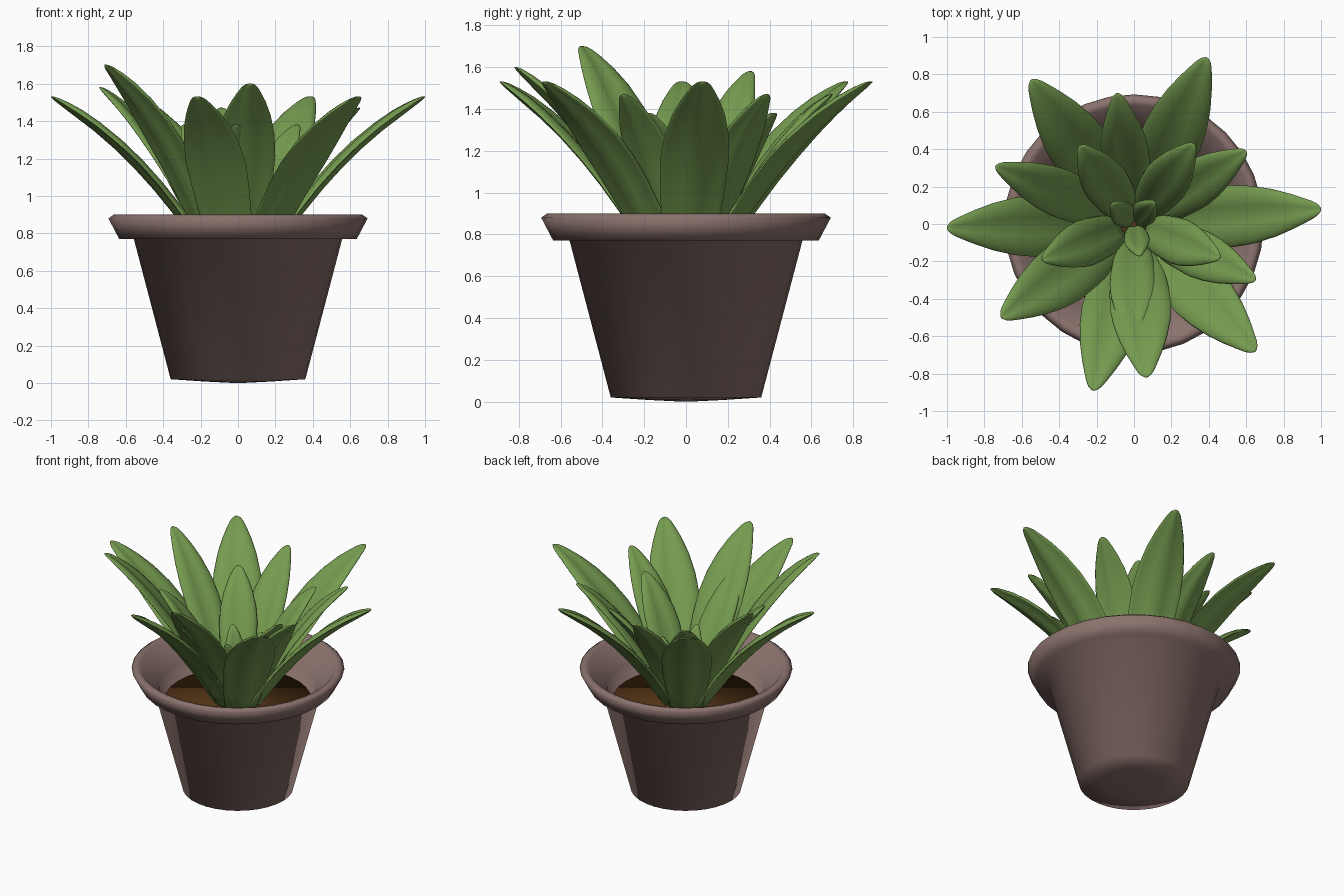
import bpy, bmesh, math
from mathutils import Vector

if "Cube" in bpy.data.objects:
    bpy.data.objects.remove(bpy.data.objects["Cube"])


def material(name, rgb):
    m = bpy.data.materials.new(name)
    m.diffuse_color = (*rgb, 1)
    m.use_nodes = True
    m.node_tree.nodes["Principled BSDF"].inputs["Base Color"].default_value = m.diffuse_color
    return m


def finish(bm, name, mat, angle):
    bmesh.ops.recalc_face_normals(bm, faces=bm.faces)
    me = bpy.data.meshes.new(name)
    bm.to_mesh(me)
    bm.free()
    ob = bpy.data.objects.new(name, me)
    bpy.context.collection.objects.link(ob)
    me.materials.append(mat)
    bpy.ops.object.select_all(action='DESELECT')
    ob.select_set(True)
    bpy.context.view_layer.objects.active = ob
    bpy.ops.object.shade_smooth_by_angle(angle=math.radians(angle))
    return ob


def skin(bm, rings):
    # Bridge successive closed rings and cap both ends
    loops = [[bm.verts.new(p) for p in ring] for ring in rings]
    n = len(loops[0])
    for a, b in zip(loops, loops[1:]):
        for i in range(n):
            j = (i + 1) % n
            bm.faces.new((a[i], a[j], b[j], b[i]))
    bm.faces.new(loops[0])
    bm.faces.new(loops[-1])


def lathe(name, profile, mat, sides=32):
    bm = bmesh.new()
    turn = [2 * math.pi * i / sides for i in range(sides)]
    skin(bm, [[(r * math.cos(a), r * math.sin(a), z) for a in turn] for r, z in profile])
    return finish(bm, name, mat, 180)


# Half-width along the leaf, from base to tip
WIDTHS = [(0, .55), (.12, .74), (.25, .88), (.38, .96), (.5, 1), (.62, .93), (.74, .77),
          (.84, .57), (.91, .40), (.96, .27), (.985, .17), (1, .05)]


def leaf(name, x, y, z, width, mat):
    radial = Vector((x, y, 0))
    reach = radial.length
    radial.normalize()
    side = Vector((-radial.y, radial.x, 0))
    up = Vector((0, 0, 1))
    r0, z0 = 0.11 * min(1, reach * 1.2), 0.60
    p0 = radial * r0 + up * z0
    p2 = radial * reach + up * z
    p1 = radial * (r0 + .47 * (reach - r0)) + up * (z0 + .71 * (z - z0))
    rings = []
    for t, w in WIDTHS:
        p = p0 * (1 - t) ** 2 + p1 * (2 * t * (1 - t)) + p2 * t * t
        d = ((p1 - p0) * (1 - t) + (p2 - p1) * t).normalized()
        normal = d.cross(side)
        if normal.z < 0:
            normal = -normal
        half = width / 2 * w
        thick = .02 * min(1, w * 2)
        ring = []
        for k in range(20):
            a = 2 * math.pi * k / 20
            u = math.cos(a)
            # midrib groove, raised flanks, edges rolled down a little
            lift = half * .16 * math.sin(2.5 * abs(u)) + thick * math.sin(a)
            ring.append(p + side * (half * u) + normal * lift)
        rings.append(ring)
    bm = bmesh.new()
    skin(bm, rings)
    return finish(bm, name, mat, 100)


clay = material("clay", (.26, .17, .155))
earth = material("earth", (.09, .035, .008))
green = material("leaf_green", (.18, .33, .08))

# Pot: domed base, outer wall, flared rim, inner wall down to below the soil
lathe("pot", [(.02, 0), (.18, .008), (.36, .02), (.557, .77), (.635, .77),
              (.693, .88), (.665, .90), (.635, .89), (.555, .79),
              (.515, .75), (.46, .62)], clay)
# Soil
lathe("soil", [(.465, .62), (.475, .66)], earth)

# Leaf whorls: tip x, y, z
outer = [(1, .08, 1.53), (-1, -.02, 1.53), (.39, .89, 1.53), (-.55, .77, 1.53),
         (-.71, -.50, 1.70), (-.22, -.89, 1.53), (.065, -.82, 1.60), (.65, -.68, 1.53)]
middle = [(-.74, .31, 1.58), (-.09, .70, 1.47), (.60, .39, 1.47), (.65, -.30, 1.47)]
inner = [(-.01, -.61, 1.38), (.32, .43, 1.38), (-.29, .42, 1.38),
         (-.49, -.19, 1.38), (.46, -.18, 1.38)]
centre = [(-.12, .11, 1.12), (.11, .12, 1.12), (.03, -.17, 1.12)]
for label, tips, width in (("outer", outer, .33), ("middle", middle, .26),
                           ("inner", inner, .25), ("centre", centre, .14)):
    for i, tip in enumerate(tips):
        leaf(f"{label}_leaf_{i + 1}", *tip, width, green)
